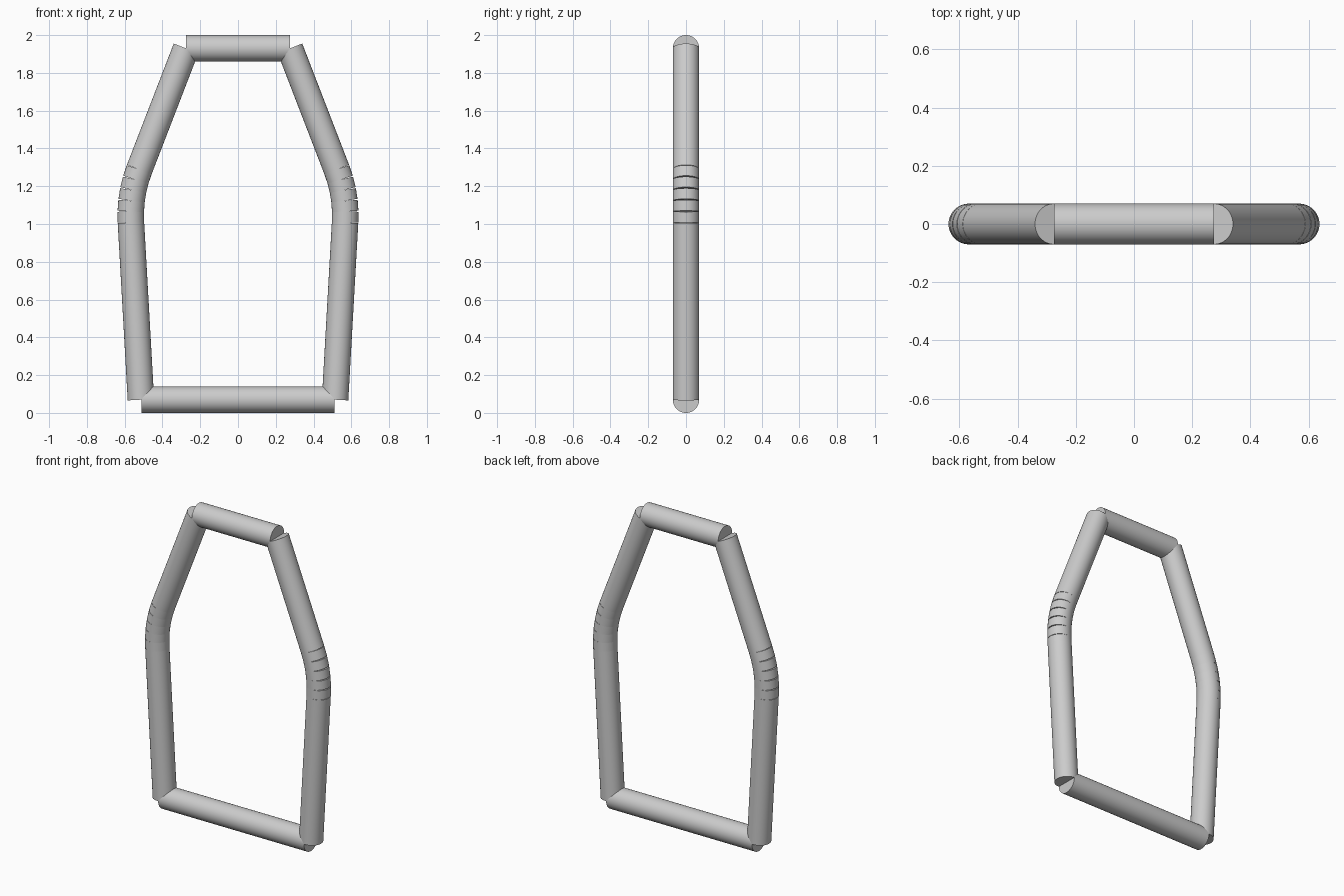
import bpy
import math
from mathutils import Vector

cube = bpy.data.objects.get("Cube")
if cube:
    bpy.data.objects.remove(cube, do_unlink=True)

RADIUS = 0.07
BEND_STEPS = 5

metal = bpy.data.materials.new("grey_metal")
metal.use_nodes = True
grey = (0.6, 0.6, 0.6, 1)
metal.diffuse_color = grey
metal.node_tree.nodes["Principled BSDF"].inputs["Base Color"].default_value = grey


def tube(name, start, end):
    """Capped straight tube between two points in the XZ plane."""
    a, b = Vector((start[0], 0, start[1])), Vector((end[0], 0, end[1]))
    axis = b - a
    bpy.ops.mesh.primitive_cylinder_add(vertices=48, radius=RADIUS,
                                        depth=axis.length, location=(a + b) / 2)
    obj = bpy.context.object
    obj.name = name
    obj.rotation_euler = (0, math.atan2(axis.x, axis.z), 0)
    obj.data.materials.append(metal)
    bpy.ops.object.shade_smooth_by_angle(angle=math.radians(30))
    return obj


# Horizontal bars
tube("bottom_bar", (-0.512, RADIUS), (0.512, RADIUS))
tube("top_bar", (-0.275, 2 - RADIUS), (0.275, 2 - RADIUS))

# Side path: straight leg, segmented bend, sloping upper arm
foot, corner, tip = Vector((0.514, 0.07)), Vector((0.575, 1.153)), Vector((0.275, 1.93))
bend_start = corner + (foot - corner).normalized() * 0.145
bend_end = corner + (tip - corner).normalized() * 0.145
path = [foot]
for i in range(BEND_STEPS + 1):
    t = i / BEND_STEPS
    path.append(bend_start * (1 - t) ** 2 + corner * 2 * t * (1 - t) + bend_end * t ** 2)
path.append(tip)

# Both sides, one straight tube per path step
names = ["lower_side"] + [f"bend_{i + 1}" for i in range(BEND_STEPS)] + ["upper_side"]
for side, sign in (("left", 1), ("right", -1)):
    for name, a, b in zip(names, path, path[1:]):
        tube(f"{side}_{name}", (sign * a.x, a.y), (sign * b.x, b.y))
